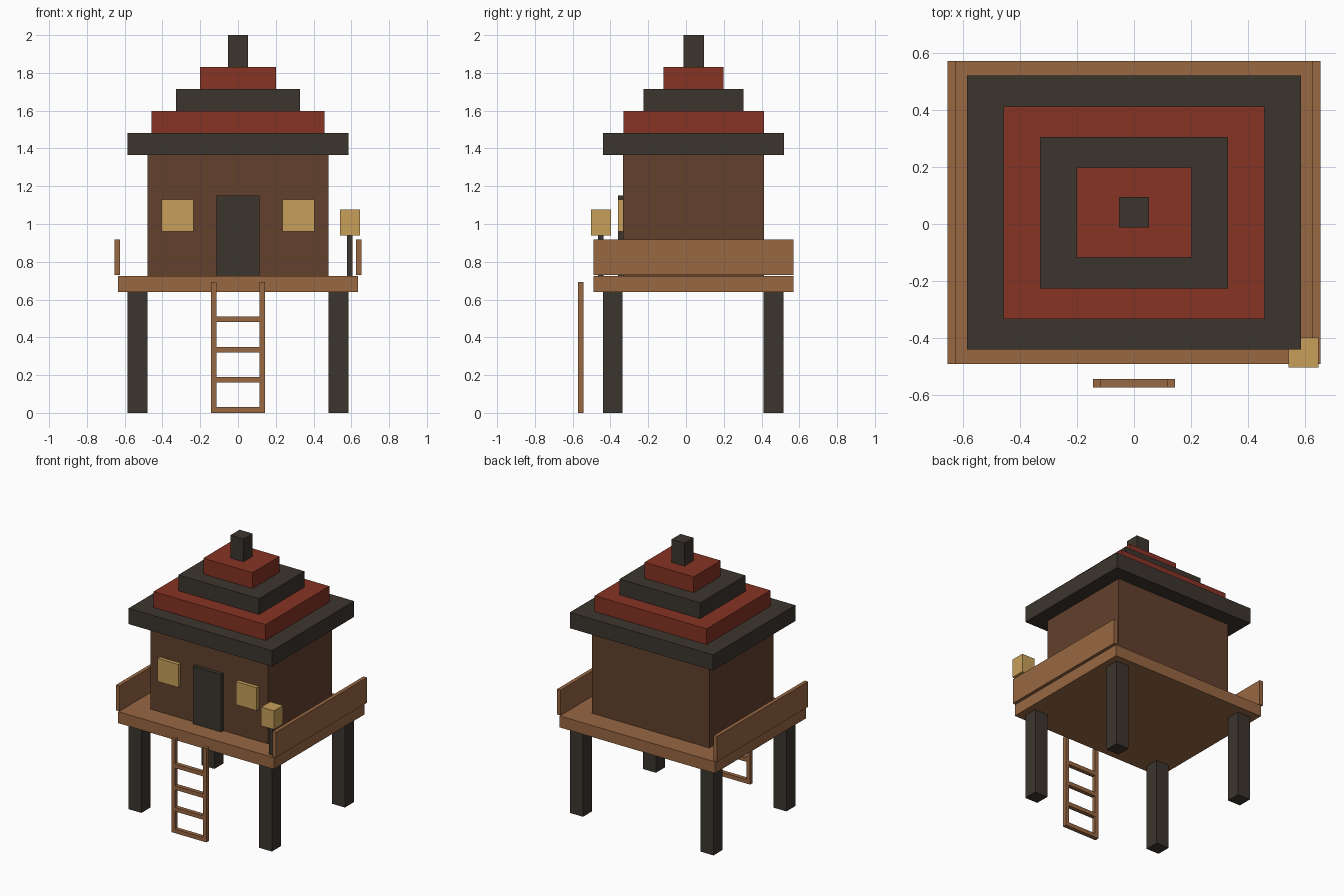
import bpy
import bmesh

cube = bpy.data.objects.get("Cube")
if cube:
    bpy.data.objects.remove(cube, do_unlink=True)


def material(name, *rgb):
    # 8-bit display colour to linear
    lin = [((c / 255 + 0.055) / 1.055) ** 2.4 for c in rgb] + [1.0]
    mat = bpy.data.materials.new(name)
    mat.use_nodes = True
    mat.diffuse_color = lin
    bsdf = next(n for n in mat.node_tree.nodes if n.type == "BSDF_PRINCIPLED")
    bsdf.inputs["Base Color"].default_value = lin
    return mat


WOOD = material("light_wood", 152, 103, 66)
WALL = material("dark_wood", 98, 65, 45)
DARK = material("charcoal", 60, 53, 46)
RED = material("red_roofing", 134, 51, 36)
GLOW = material("warm_glow", 200, 160, 91)


def box(name, mat, x, y, z):
    """Box spanning the (low, high) ranges on each axis."""
    spans = (x, y, z)
    bm = bmesh.new()
    bmesh.ops.create_cube(bm, size=1)
    for v in bm.verts:
        v.co = [(a + b) / 2 + c * (b - a) for c, (a, b) in zip(v.co, spans)]
    mesh = bpy.data.meshes.new(name)
    bm.to_mesh(mesh)
    bm.free()
    mesh.materials.append(mat)
    obj = bpy.data.objects.new(name, mesh)
    bpy.context.collection.objects.link(obj)
    return obj


def pair(name, mat, x, y, z):
    """A left box and its mirror image on the right."""
    box("left_" + name, mat, x, y, z)
    box("right_" + name, mat, (-x[1], -x[0]), y, z)


FLOOR = 0.725
CENTRE_Y = 0.04

# Stilts, deck and side railings
pair("front_stilt", DARK, (0.48, 0.585), (-0.44, -0.335), (0, 0.64))
pair("back_stilt", DARK, (0.48, 0.585), (0.41, 0.515), (0, 0.64))
box("deck", WOOD, (-0.635, 0.635), (-0.49, 0.57), (0.64, FLOOR))
pair("railing", WOOD, (0.625, 0.653), (-0.49, 0.57), (0.73, 0.917))

# Hut with door and windows
box("hut_walls", WALL, (-0.48, 0.48), (-0.333, 0.412), (FLOOR, 1.365))
box("door", DARK, (-0.115, 0.115), (-0.36, -0.33), (FLOOR, 1.15))
pair("window", GLOW, (0.235, 0.405), (-0.36, -0.33), (0.96, 1.13))

# Stepped roof and its finial
z = 1.365
for i, mat in enumerate((DARK, RED, DARK, RED)):
    hx, hy = 0.585 - 0.128 * i, 0.479 - 0.107 * i
    box(f"roof_tier_{i + 1}", mat, (-hx, hx),
        (CENTRE_Y - hy, CENTRE_Y + hy), (z, z + 0.1165))
    z += 0.1165
box("roof_finial", DARK, (-0.053, 0.053), (-0.012, 0.094), (z, 2.0))

# Lantern on a pole
box("lantern_pole", DARK, (0.578, 0.607), (-0.465, -0.436), (FLOOR, 0.94))
box("lantern", GLOW, (0.541, 0.646), (-0.503, -0.398), (0.94, 1.078))

# Ladder
pair("ladder_rail", WOOD, (0.115, 0.143), (-0.573, -0.543), (0, 0.692))
for i in range(4):
    low = 0.16 * i
    box(f"ladder_rung_{i + 1}", WOOD, (-0.115, 0.115), (-0.573, -0.543),
        (low, low + 0.03))
